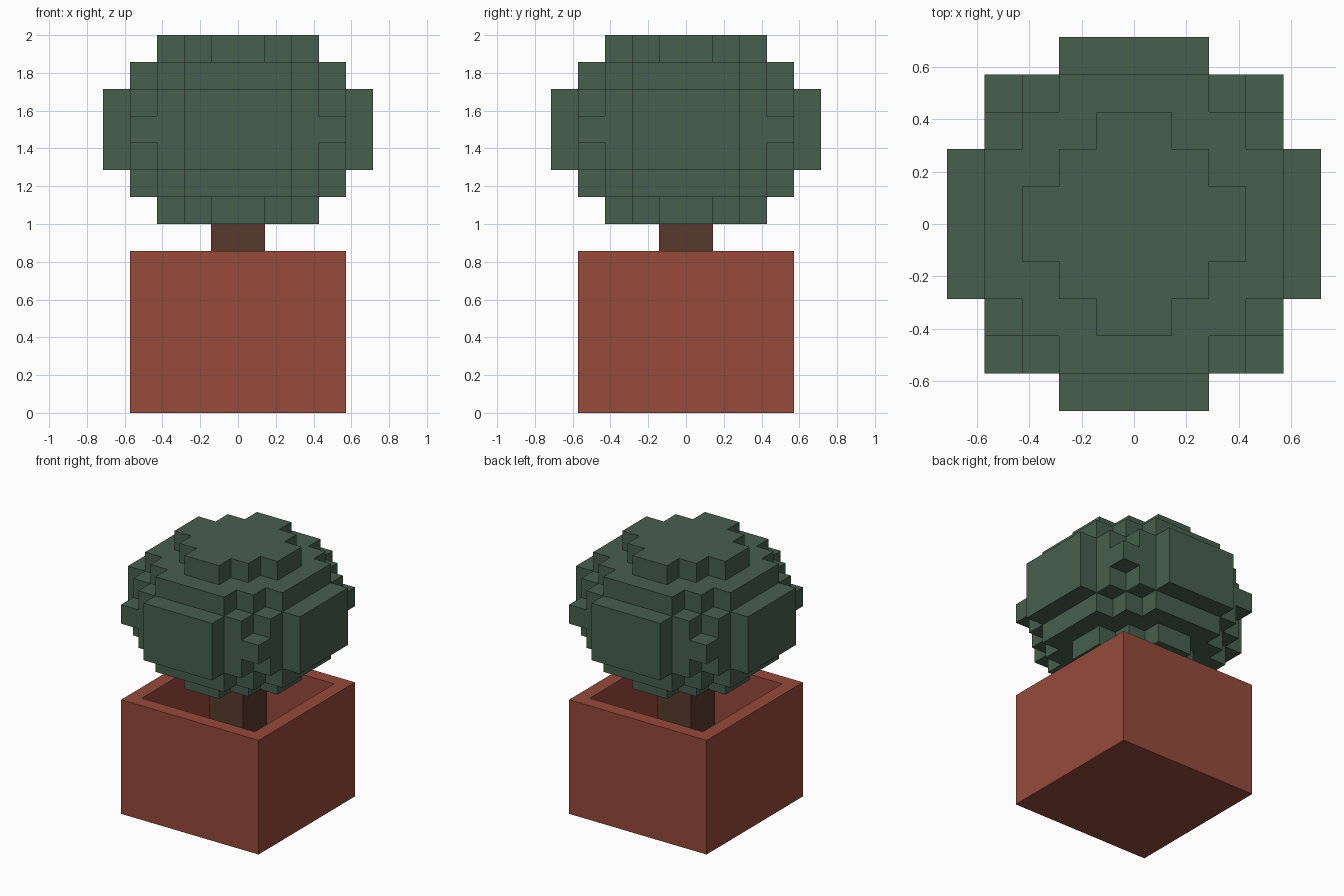
import bpy
import bmesh
from mathutils import Vector

U = 1 / 7  # edge length of one block

cube = bpy.data.objects.get("Cube")
if cube:
    bpy.data.objects.remove(cube, do_unlink=True)


def make_material(name, rgb):
    mat = bpy.data.materials.new(name)
    mat.use_nodes = True
    color = (*rgb, 1)
    mat.diffuse_color = color
    bsdf = next(n for n in mat.node_tree.nodes if n.type == 'BSDF_PRINCIPLED')
    bsdf.inputs["Base Color"].default_value = color
    return mat


def make_object(name, bm, mat):
    bmesh.ops.recalc_face_normals(bm, faces=bm.faces)
    mesh = bpy.data.meshes.new(name)
    bm.to_mesh(mesh)
    bm.free()
    mesh.materials.append(mat)
    obj = bpy.data.objects.new(name, mesh)
    bpy.context.collection.objects.link(obj)
    return obj


def block(half, bottom, top):
    """Square block, measured in units."""
    bm = bmesh.new()
    bmesh.ops.create_cube(bm, size=1)
    for v in bm.verts:
        v.co = Vector((v.co.x * 2 * half, v.co.y * 2 * half,
                       bottom + (v.co.z + 0.5) * (top - bottom))) * U
    return bm


leaf_green = make_material("leaf green", (0.063, 0.115, 0.076))
bark_brown = make_material("bark brown", (0.098, 0.042, 0.025))
terracotta = make_material("terracotta", (0.305, 0.069, 0.044))

# Pot: a block with its top inset and pushed down to leave a one-block wall
bm = block(4, 0, 6)
lid = max(bm.faces, key=lambda f: f.calc_center_median().z)
bmesh.ops.inset_region(bm, faces=[lid], thickness=U)
well = bmesh.ops.extrude_discrete_faces(bm, faces=[lid])["faces"]
bmesh.ops.translate(bm, verts=well[0].verts, vec=(0, 0, -5 * U))
make_object("pot", bm, terracotta)

# Trunk
make_object("trunk", block(1, 1, 7), bark_brown)

# Foliage: blocks whose centres lie inside a flattened ball, outer faces only
RADIUS, HALF_HEIGHT, MIDDLE = 5, 3.5, 10.5


def filled(cell):
    x, y, z = (c + 0.5 for c in cell)
    flat = (x * x + y * y) / RADIUS ** 2
    return flat + ((z - MIDDLE) / HALF_HEIGHT) ** 2 < 1


bm = bmesh.new()
cells = [(x, y, z) for x in range(-5, 5) for y in range(-5, 5) for z in range(7, 14)]
for cell in filter(filled, cells):
    centre = Vector(cell) + Vector((0.5, 0.5, 0.5))
    for axis in range(3):
        for sign in (-1, 1):
            step = Vector((0, 0, 0))
            step[axis] = sign
            if filled(Vector(cell) + step):
                continue
            a, b = Vector((0, 0, 0)), Vector((0, 0, 0))
            a[(axis + 1) % 3] = 0.5
            b[(axis + 2) % 3] = 0.5 * sign
            mid = centre + step / 2
            corners = (mid - a - b, mid + a - b, mid + a + b, mid - a + b)
            bm.faces.new([bm.verts.new(c * U) for c in corners])
# Faces are already wound outward, so weld only matching corners
bmesh.ops.remove_doubles(bm, verts=bm.verts, dist=0.001)
make_object("foliage", bm, leaf_green)
